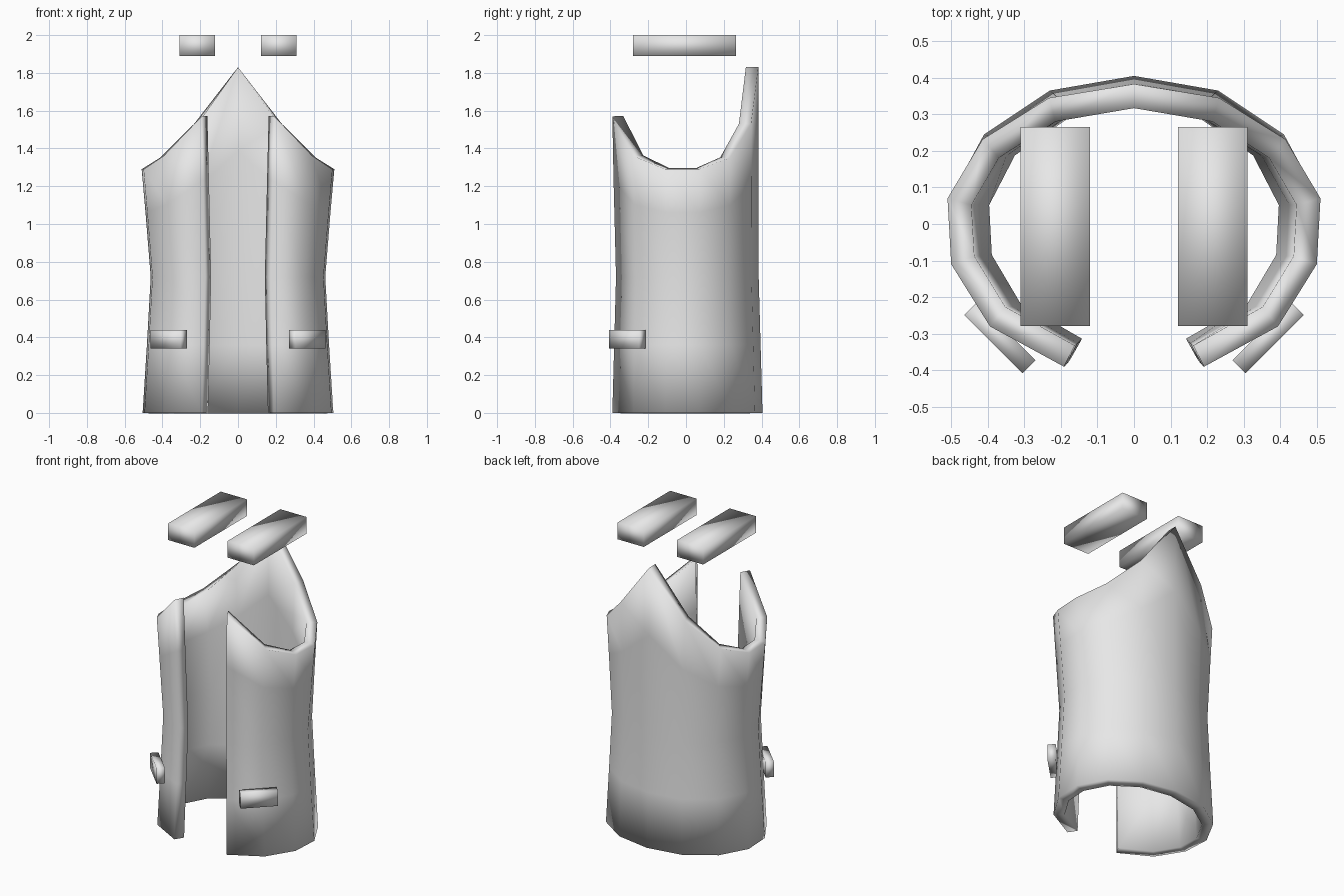
import bpy, bmesh, math

if "Cube" in bpy.data.objects:
    bpy.data.objects.remove(bpy.data.objects["Cube"])

grey = bpy.data.materials.new("light_grey")
grey.diffuse_color = (0.8, 0.8, 0.8, 1)
grey.use_nodes = True
grey.node_tree.nodes["Principled BSDF"].inputs["Base Color"].default_value = grey.diffuse_color


def finish(name, bm):
    bmesh.ops.recalc_face_normals(bm, faces=bm.faces)
    for f in bm.faces:
        f.smooth = True
    me = bpy.data.meshes.new(name)
    bm.to_mesh(me)
    bm.free()
    me.materials.append(grey)
    ob = bpy.data.objects.new(name, me)
    bpy.context.collection.objects.link(ob)
    return ob


def box(name, centre, size, angle=0):
    bm = bmesh.new()
    bmesh.ops.create_cube(bm, size=1)
    bmesh.ops.scale(bm, vec=size, verts=bm.verts)
    ob = finish(name, bm)
    ob.location = centre
    ob.rotation_euler.z = angle


# Vest half outline from back centre to front edge: x, y, top height
half = [(0, 0.405, 1.83), (0.23, 0.365, 1.53), (0.41, 0.245, 1.35),
        (0.505, 0.07, 1.29), (0.495, -0.11, 1.29), (0.39, -0.28, 1.36),
        (0.19, -0.39, 1.57)]
outline = [(-x, y, h) for x, y, h in half[:0:-1]] + half

WAIST = 0.72


def column(x, y, top):
    """One vertical seam: hem, hip, waist, chest, top edge."""
    ys = 0.945 if y > 0.2 else 1.0
    rows = [(0, 1, 1), (0.36, 0.955, 0.975), (WAIST, 0.915, 0.95),
            (WAIST + 0.6 * (top - WAIST), 0.97, (0.95 + 2 * ys) / 3),
            (top, 1.01, ys)]
    return [(x * sx, y * sy, z) for z, sx, sy in rows]


# Vest body: open shell, thickened inward
bm = bmesh.new()
cols = [[bm.verts.new(p) for p in column(*c)] for c in outline]
for a, b in zip(cols, cols[1:]):
    for i in range(len(a) - 1):
        bm.faces.new((a[i], a[i + 1], b[i + 1], b[i]))
bm.normal_update()
if sum(f.normal.dot(f.calc_center_median()) for f in bm.faces) < 0:
    bmesh.ops.reverse_faces(bm, faces=bm.faces)
for f in bm.faces:
    f.smooth = True
me = bpy.data.meshes.new("vest_body")
bm.to_mesh(me)
bm.free()
me.materials.append(grey)
vest = bpy.data.objects.new("vest_body", me)
bpy.context.collection.objects.link(vest)
mod = vest.modifiers.new("thickness", 'SOLIDIFY')
mod.thickness = 0.065
mod.offset = -1
mod.use_even_offset = True

# Floating shoulder pads and angled pocket flaps, mirrored
for side, s in (("left", -1), ("right", 1)):
    box(side + "_shoulder_pad", (s * 0.216, -0.007, 1.945), (0.19, 0.545, 0.11))
    box(side + "_pocket_flap", (s * 0.367, -0.311, 0.39), (0.225, 0.05, 0.10),
        s * math.radians(45))
